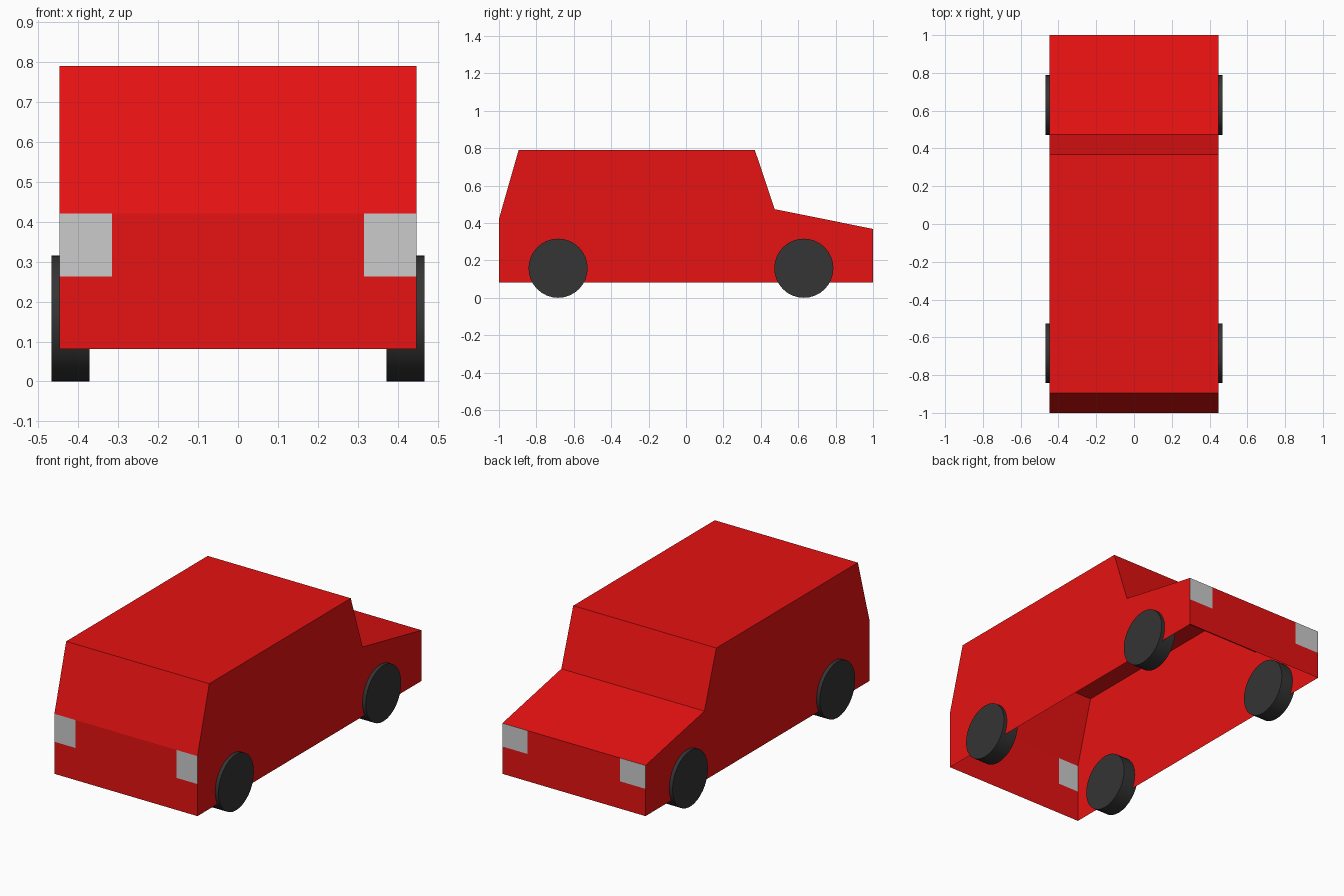
import bpy, math

if "Cube" in bpy.data.objects:
    bpy.data.objects.remove(bpy.data.objects["Cube"])

W = 0.447                      # half width of the body
# side profile (y, z), counter-clockwise seen from +x
PROFILE = [(-1, 0.082), (1, 0.082), (1, 0.368), (0.474, 0.474),
           (0.368, 0.79), (-0.895, 0.79), (-1, 0.421)]


def material(name, rgb):
    m = bpy.data.materials.new(name)
    m.diffuse_color = (*rgb, 1)
    m.use_nodes = True
    m.node_tree.nodes["Principled BSDF"].inputs["Base Color"].default_value = m.diffuse_color
    return m


def make_mesh(name, faces, mat=None):
    """Object from a list of faces, each a list of points."""
    verts, polys = [], []
    for f in faces:
        idx = []
        for p in f:
            if p not in verts:
                verts.append(p)
            idx.append(verts.index(p))
        polys.append(idx)
    me = bpy.data.meshes.new(name)
    me.from_pydata(verts, [], polys)
    if mat:
        me.materials.append(mat)
    ob = bpy.data.objects.new(name, me)
    bpy.context.collection.objects.link(ob)
    return ob


def end_quad(y, x0, x1, z0, z1):
    q = [(x0, y, z0), (x1, y, z0), (x1, y, z1), (x0, y, z1)]
    return q if y < 0 else q[::-1]


red = material("red_paint", (0.8, 0.006, 0.006))
black = material("tyre_black", (0.035, 0.035, 0.035))

# body shell: two sides plus the upper panels, open underneath
faces = [[(W, y, z) for y, z in PROFILE],
         [(-W, y, z) for y, z in reversed(PROFILE)]]
for a, b in zip(PROFILE[2:], PROFILE[3:]):
    faces.append([(W, *a), (-W, *a), (-W, *b), (W, *b)])

# end panels with flush lamps in the upper corners
for name, y, top, lw, lh in (("lamp_low_end", 1, 0.368, 0.158, 0.132),
                             ("lamp_tall_end", -1, 0.421, 0.132, 0.158)):
    cols = [-W, -W + lw, W - lw, W]
    for i in range(3):
        x0, x1 = cols[i], cols[i + 1]
        faces.append(end_quad(y, x0, x1, 0.082, top - lh))
        upper = end_quad(y, x0, x1, top - lh, top)
        if i == 1:
            faces.append(upper)
        else:
            make_mesh(f"{name}_{'left' if i == 0 else 'right'}", [upper])
make_mesh("body", faces, red)

# wheels
for y, end in ((-0.684, "tall_end"), (0.63, "low_end")):
    for s, side in ((-1, "left"), (1, "right")):
        bpy.ops.mesh.primitive_cylinder_add(
            vertices=32, radius=0.158, depth=0.095,
            location=(s * 0.42, y, 0.158), rotation=(0, math.pi / 2, 0))
        wheel = bpy.context.object
        wheel.name = f"wheel_{end}_{side}"
        wheel.data.materials.append(black)
        bpy.ops.object.shade_smooth_by_angle()
